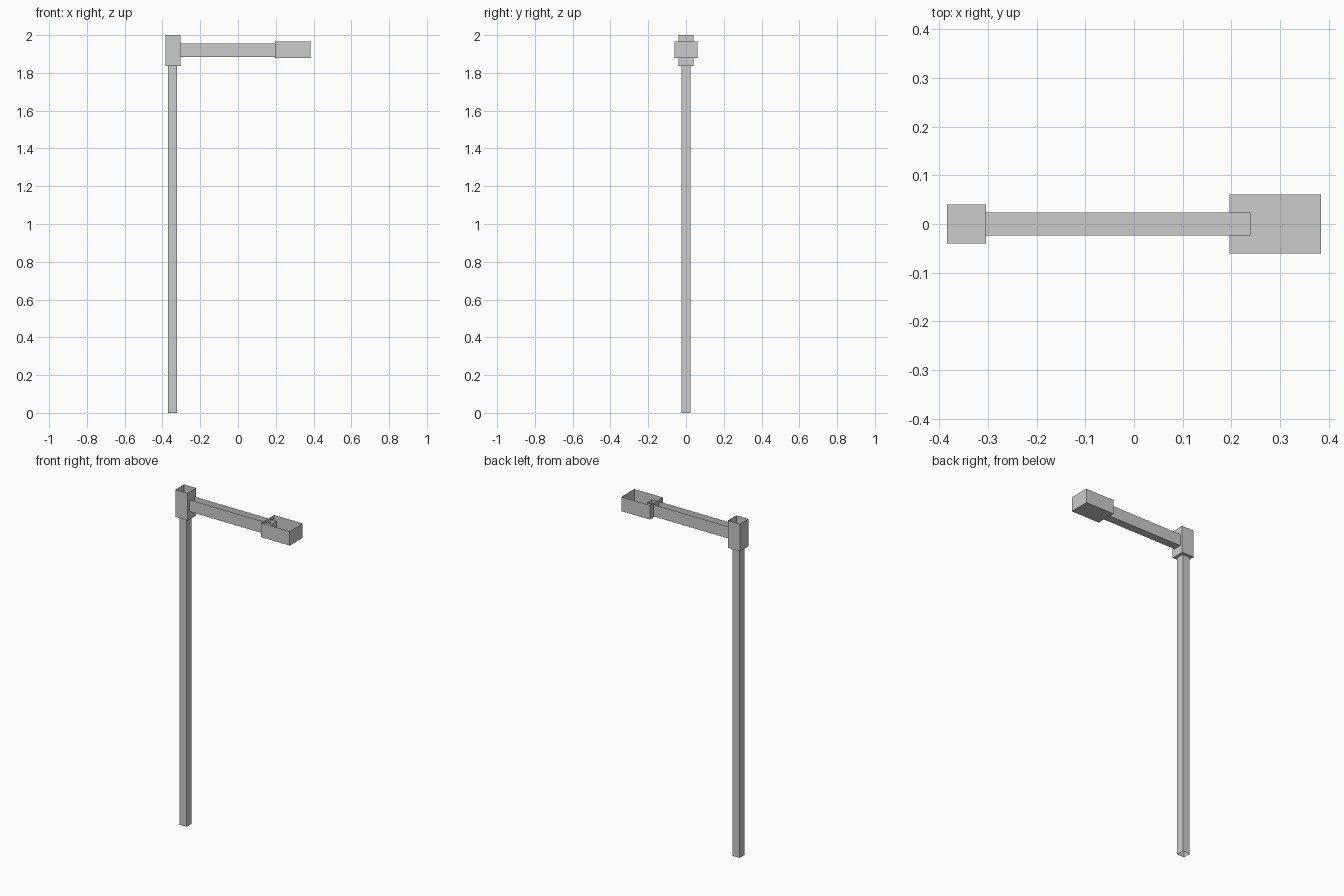
import bpy, bmesh

if "Cube" in bpy.data.objects:
    bpy.data.objects.remove(bpy.data.objects["Cube"])


def box(name, lo, hi, open_side=None):
    """Axis-aligned box; open_side drops the 'top' or 'bottom' face."""
    bm = bmesh.new()
    bmesh.ops.create_cube(bm, size=1)
    for v in bm.verts:
        v.co = [(a + b) / 2 + c * (b - a) for a, b, c in zip(lo, hi, v.co)]
    bm.normal_update()
    sign = {"top": 1, "bottom": -1}.get(open_side)
    if sign:
        gone = [f for f in bm.faces if f.normal.z * sign > 0.9]
        bmesh.ops.delete(bm, geom=gone, context="FACES_ONLY")
    mesh = bpy.data.meshes.new(name)
    bm.to_mesh(mesh)
    bm.free()
    obj = bpy.data.objects.new(name, mesh)
    bpy.context.collection.objects.link(obj)
    return obj


# Upright post, hollow from below
box("post", (-0.37, -0.024, 0), (-0.322, 0.024, 1.837), "bottom")
# Open-topped collar on the post
box("collar", (-0.384, -0.04, 1.837), (-0.304, 0.04, 2.0), "top")
# Horizontal arm, an open trough
box("arm", (-0.306, -0.024, 1.885), (0.24, 0.024, 1.955), "top")
# Open-topped lamp head around the arm end
box("lamp_head", (0.196, -0.061, 1.88), (0.384, 0.061, 1.965), "top")
